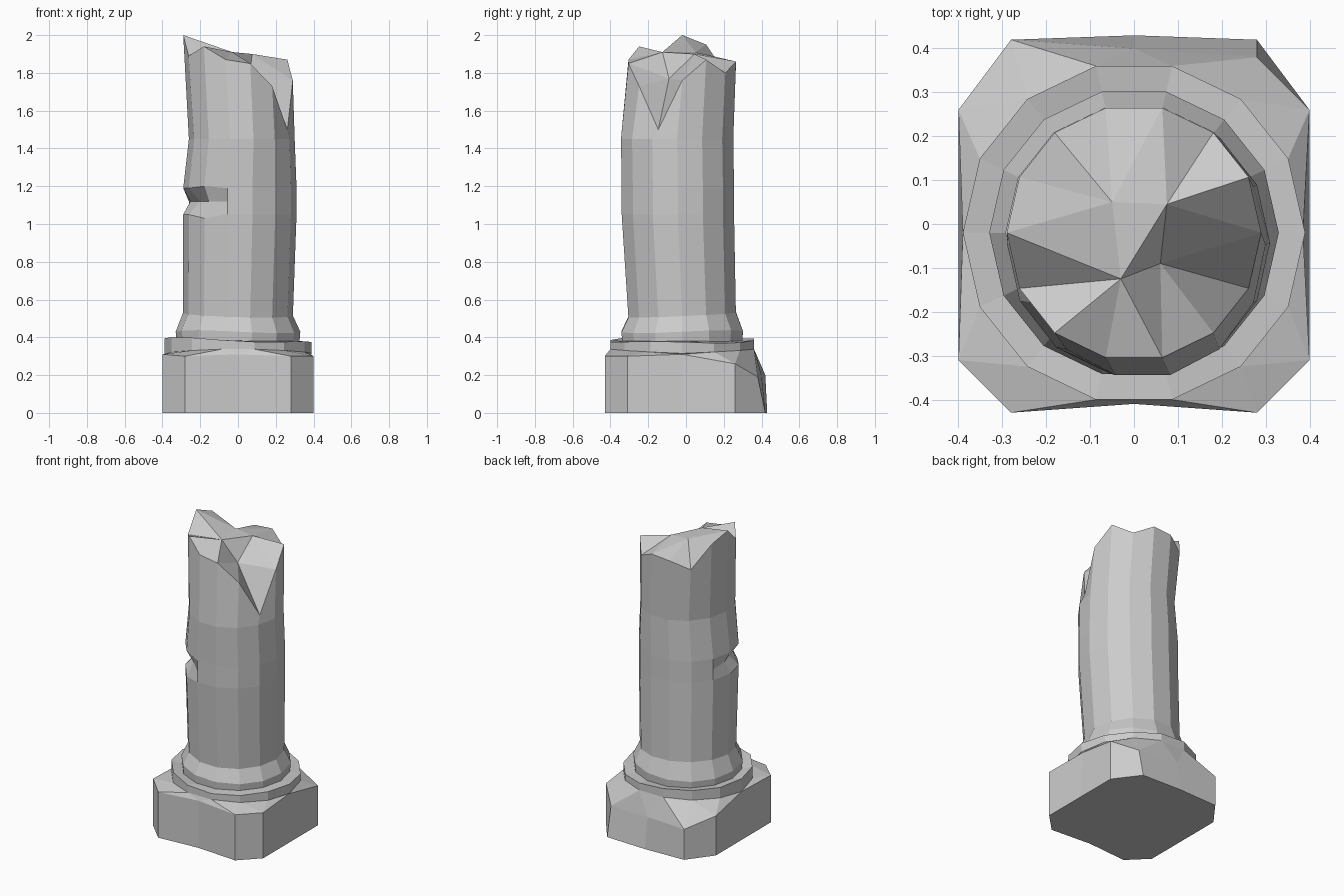
import bpy, bmesh
from math import cos, sin, tau, atan2

if "Cube" in bpy.data.objects:
    bpy.data.objects.remove(bpy.data.objects["Cube"])

N = 14          # sides of every round part
CY = -0.02      # column axis in y


def ring(rx, ry, z, cx=0.0, cy=CY):
    """14-gon loop; z is a number or a function of the angle."""
    pts = []
    for i in range(N):
        a = tau * i / N
        pts.append([cx + rx * cos(a), cy + ry * sin(a), z(a) if callable(z) else z])
    return pts


def add(bm, pts):
    return [bm.verts.new(p) for p in pts]


def bridge(bm, lo, hi):
    n = len(lo)
    for i in range(n):
        j = (i + 1) % n
        bm.faces.new((lo[i], lo[j], hi[j], hi[i]))


def stitch(bm, lo, hi):
    """Triangles between two loops of different counts, both starting at angle 0."""
    def angles(loop):
        return [atan2(v.co.y - CY, v.co.x) % tau for v in loop[1:]] + [tau]
    a, b = angles(lo), angles(hi)
    i = j = 0
    n, m = len(lo), len(hi)
    while i < n or j < m:
        if j == m or (i < n and a[i] <= b[j]):
            bm.faces.new((lo[i % n], lo[(i + 1) % n], hi[j % m]))
            i += 1
        else:
            bm.faces.new((lo[i % n], hi[(j + 1) % m], hi[j % m]))
            j += 1


def finish(bm, name):
    bmesh.ops.recalc_face_normals(bm, faces=bm.faces)
    me = bpy.data.meshes.new(name)
    bm.to_mesh(me)
    bm.free()
    ob = bpy.data.objects.new(name, me)
    bpy.context.collection.objects.link(ob)
    return ob


# worn plinth with clipped corners, stepping up into the round slab
top = [(.385, -.02, .31), (.40, .26, .26), (.28, .38, .19), (0, .40, .20),
       (-.28, .42, .20), (-.40, .26, .26), (-.39, -.02, .31), (-.40, -.31, .31),
       (-.28, -.43, .30), (0, -.41, .31), (.28, -.43, .30), (.40, -.31, .30)]
bottom = [[x, y, 0] for x, y, z in top]
bottom[0][0], bottom[6][0] = .40, -.40
bottom[2][1], bottom[3][1] = .42, .43
bm = bmesh.new()
b, t = add(bm, bottom), add(bm, top)
bm.faces.new(b[::-1])
bridge(bm, b, t)
r0 = add(bm, ring(.39, .39, lambda a: .325 + .015 * abs(sin(a)) - .01 * abs(cos(a))))
r1 = add(bm, ring(.39, .39, lambda a: .385 - .013 * cos(a) + .006 * cos(3 * a + 1)))
r2 = add(bm, ring(.32, .32, .38))
stitch(bm, t, r0)
bridge(bm, r0, r1)
bridge(bm, r1, r2)
finish(bm, "plinth_and_slab")

# flared moulding at the foot of the shaft
bm = bmesh.new()
rows = [add(bm, ring(.325, .325, .37)),
        add(bm, ring(.33, .33, lambda a: .43 + .008 * sin(2 * a))),
        add(bm, ring(.292, .292, lambda a: .52 - .015 * cos(a + 1)))]
for lo, hi in zip(rows, rows[1:]):
    bridge(bm, lo, hi)
finish(bm, "foot_moulding")

# slightly bent shaft with a chipped notch and a broken top
bm = bmesh.new()
loops = [ring(.29, .292, .50),
         ring(.30, .305, 1.05, .01, -.043),
         ring(.30, .305, 1.12, .01, -.043),
         ring(.30, .305, 1.19, .01, -.043),
         ring(.28, .305, 1.45, .02, -.047),
         ring(.29, .292, 0)]
for i, s in ((7, .87), (8, .77), (9, .86)):
    p = loops[2][i]
    p[0], p[1] = p[0] * s, CY + (p[1] - CY) * s
loops[3][9][2] = 1.20
loops[1][9][2] = 1.03
rim_z = [1.76, 1.87, 1.80, 1.86, 1.85, 1.80, 1.95, 2.0, 1.89, 1.94, 1.87, 1.85, 1.73, 1.50]
for p, z in zip(loops[-1], rim_z):
    p[2] = z
rows = [add(bm, l) for l in loops]
for lo, hi in zip(rows, rows[1:]):
    bridge(bm, lo, hi)

# jagged break: fans from four inner points to the rim
rim = rows[-1]
A, B, C, D = add(bm, [(-.05, .05, 1.91), (.075, .045, 1.90),
                      (.06, -.09, 1.77), (-.03, -.125, 1.91)])
hubs = [B] * 3 + [A] * 4 + [D] * 4 + [C] * 3
for i in range(N):
    bm.faces.new((rim[i], rim[(i + 1) % N], hubs[i]))
    if hubs[i] is not hubs[i - 1]:
        bm.faces.new((rim[i], hubs[i], hubs[i - 1]))
bm.faces.new((A, D, B))
bm.faces.new((B, D, C))
finish(bm, "broken_shaft")
